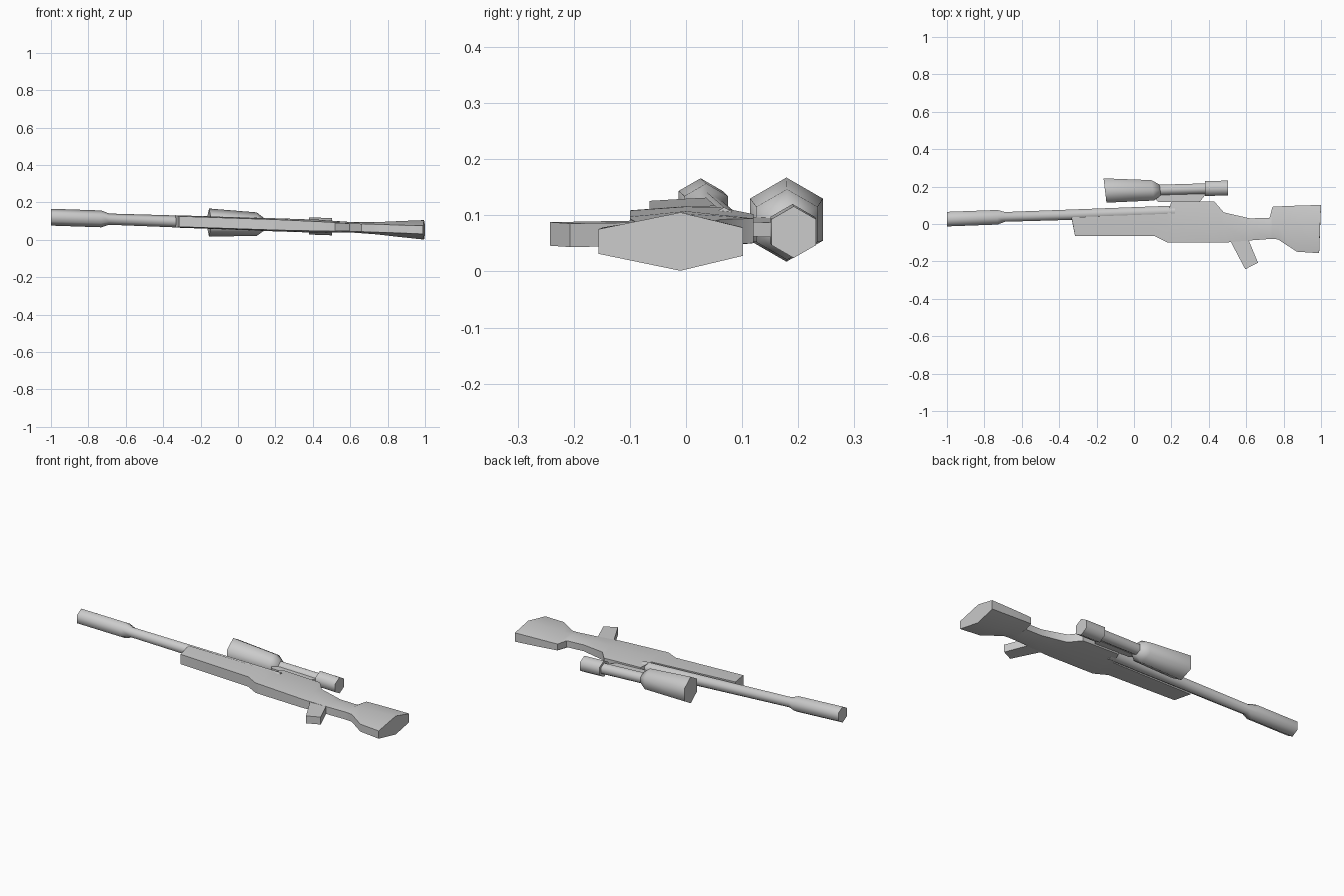
import bpy
import bmesh
import math

default = bpy.data.objects.get("Cube")
if default:
    bpy.data.objects.remove(default, do_unlink=True)

metal = bpy.data.materials.new("plain_grey")
metal.use_nodes = True
grey = (0.6, 0.6, 0.6, 1)
metal.diffuse_color = grey
metal.node_tree.nodes["Principled BSDF"].inputs["Base Color"].default_value = grey


def axis_z(x):
    """Height of the slightly tilted centre plane."""
    return 0.087 - 0.034 * x


def loft(name, rings, smooth_angle):
    """Skin a list of equal-length point rings and cap both ends."""
    bm = bmesh.new()
    loops = [[bm.verts.new(point) for point in ring] for ring in rings]
    count = len(loops[0])
    for first, second in zip(loops, loops[1:]):
        for i in range(count):
            j = (i + 1) % count
            bm.faces.new((first[i], first[j], second[j], second[i]))
    bm.faces.new(loops[0])
    bm.faces.new(loops[-1])
    bmesh.ops.recalc_face_normals(bm, faces=bm.faces)
    mesh = bpy.data.meshes.new(name)
    bm.to_mesh(mesh)
    bm.free()
    mesh.materials.append(metal)
    part = bpy.data.objects.new(name, mesh)
    bpy.context.collection.objects.link(part)
    bpy.ops.object.select_all(action="DESELECT")
    part.select_set(True)
    bpy.context.view_layer.objects.active = part
    bpy.ops.object.shade_smooth_by_angle(angle=math.radians(smooth_angle))
    return part


def hex_tube(name, stations, slant=0.0):
    """Six-sided tube; each station is (x, y, radius)."""
    rings = []
    for x, y, radius in stations:
        ring = []
        for i in range(6):
            turn = math.radians(60 * i + 30)
            dy = radius * math.cos(turn)
            ring.append((x - slant * dy, y + dy, axis_z(x) + radius * math.sin(turn)))
        rings.append(ring)
    return loft(name, rings, 65)


def side_plate(name, profile, half):
    """Prism from an outline in x and y, with a half thickness in z."""
    rings = [[(x, y, axis_z(x) + side * half) for x, y in profile] for side in (-1, 1)]
    return loft(name, rings, 30)


def stock_body(name, sections):
    """Each section is (x, bottom, middle, top, three half widths, bottom shift)."""
    rings = []
    for x, low, mid, high, w_low, w_mid, w_high, shift in sections:
        half = [(x + shift, low, w_low), (x + shift / 2, mid, w_mid), (x, high, w_high)]
        ring = [(px, y, axis_z(px) - w) for px, y, w in half]
        ring += [(px, y, axis_z(px) + w) for px, y, w in reversed(half)]
        rings.append(ring)
    return loft(name, rings, 40)


# Barrel with its thicker muzzle sleeve
hex_tube("barrel", [
    (-1, 0.026, 0.045), (-0.73, 0.036, 0.045),
    (-0.69, 0.038, 0.03), (0.22, 0.068, 0.035),
])

# Forend, receiver, wrist and shoulder stock in one skin
stock_body("stock", [
    (-0.335, -0.065, -0.01, 0.036, 0.028, 0.031, 0.033, 0.02),
    (0.11, -0.065, 0, 0.052, 0.028, 0.033, 0.034, 0),
    (0.18, -0.1, 0, 0.055, 0.028, 0.035, 0.034, 0),
    (0.2, -0.1, 0, 0.12, 0.028, 0.035, 0.022, 0),
    (0.43, -0.1, 0, 0.12, 0.025, 0.035, 0.022, 0),
    (0.48, -0.1, -0.01, 0.062, 0.024, 0.033, 0.022, 0),
    (0.62, -0.088, -0.02, 0.03, 0.021, 0.028, 0.018, 0),
    (0.725, -0.08, -0.02, 0.033, 0.021, 0.032, 0.018, 0),
    (0.74, -0.08, -0.02, 0.092, 0.021, 0.033, 0.018, 0),
    (0.77, -0.082, -0.015, 0.094, 0.021, 0.035, 0.019, 0),
    (0.87, -0.148, -0.012, 0.098, 0.021, 0.043, 0.022, 0),
    (1, -0.156, -0.01, 0.102, 0.022, 0.052, 0.025, -0.01),
])

# Slanted hand grip
side_plate("grip", [
    (0.5, -0.07), (0.52, -0.1), (0.595, -0.242), (0.663, -0.207), (0.61, -0.08),
], 0.021)

# Scope: flared front, slim tube and eyepiece
hex_tube("scope_front", [
    (-0.155, 0.179, 0.075), (0.1, 0.18, 0.063), (0.14, 0.182, 0.033),
], 0.12)
hex_tube("scope_tube", [(0.12, 0.182, 0.032), (0.4, 0.19, 0.032)])
hex_tube("scope_eyepiece", [(0.38, 0.19, 0.046), (0.502, 0.192, 0.046)])

# Rail joining the scope to the receiver
side_plate("scope_mount", [
    (0.09, 0.16), (0.13, 0.117), (0.35, 0.117), (0.385, 0.16),
], 0.013)
